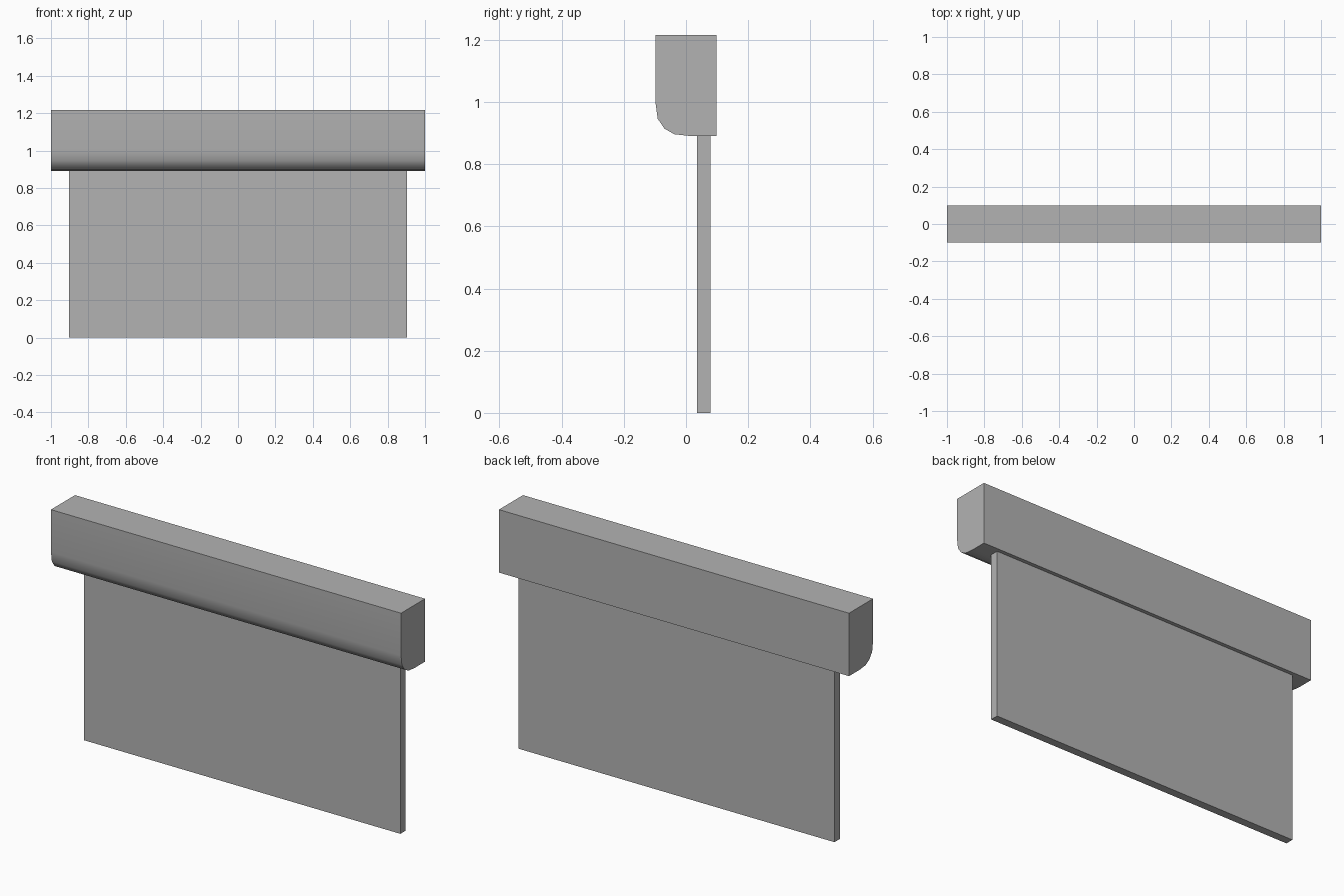
import bpy, bmesh

cube = bpy.data.objects.get("Cube")
if cube:
    bpy.data.objects.remove(cube, do_unlink=True)

GREY = (0.45, 0.45, 0.45, 1.0)
mat = bpy.data.materials.new("plain grey")
mat.use_nodes = True
mat.diffuse_color = GREY
mat.node_tree.nodes["Principled BSDF"].inputs["Base Color"].default_value = GREY


def extrude_profile(name, profile, half_width):
    """Sweep a closed (y, z) profile along x, centred on x = 0."""
    bm = bmesh.new()
    face = bm.faces.new([bm.verts.new((-half_width, y, z)) for y, z in profile])
    swept = bmesh.ops.extrude_face_region(bm, geom=[face])["geom"]
    verts = [g for g in swept if isinstance(g, bmesh.types.BMVert)]
    bmesh.ops.translate(bm, verts=verts, vec=(2 * half_width, 0, 0))
    bmesh.ops.recalc_face_normals(bm, faces=bm.faces)
    mesh = bpy.data.meshes.new(name)
    bm.to_mesh(mesh)
    bm.free()
    mesh.materials.append(mat)
    obj = bpy.data.objects.new(name, mesh)
    bpy.context.collection.objects.link(obj)
    return obj


# Header housing with a rounded lower front edge
housing = extrude_profile("header_housing", [
    (0.098, 0.891), (0.098, 1.216), (-0.098, 1.216), (-0.098, 0.997),
    (-0.091, 0.946), (-0.069, 0.914), (-0.037, 0.896), (0.01, 0.891)], 1.0)
bpy.ops.object.select_all(action="DESELECT")
housing.select_set(True)
bpy.context.view_layer.objects.active = housing
bpy.ops.object.shade_smooth_by_angle(angle=0.7)

# Thin flat panel hanging below the housing
extrude_profile("hanging_panel", [
    (0.035, 0.0), (0.078, 0.0), (0.078, 0.891), (0.035, 0.891)], 0.903)
